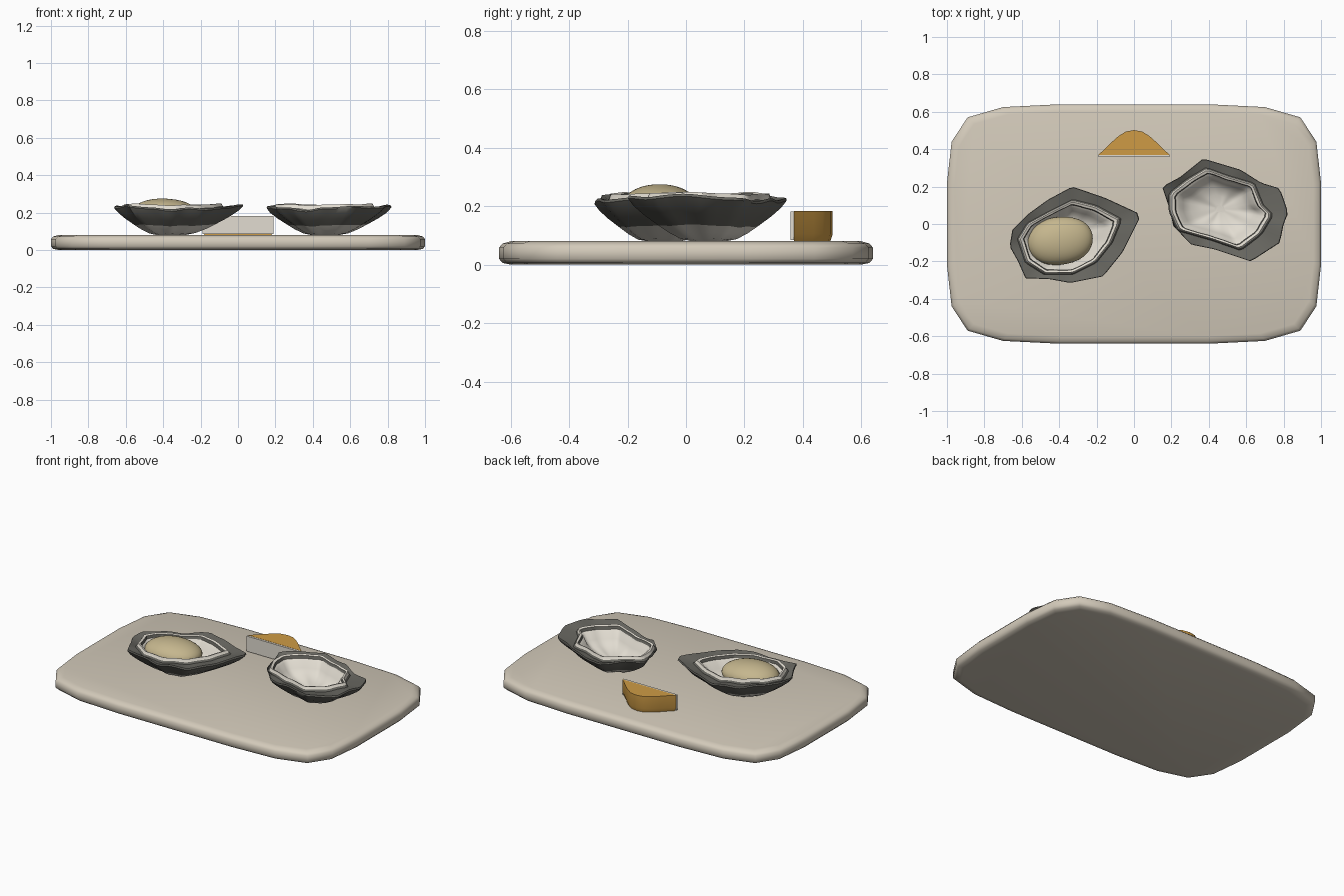
import bpy, bmesh, math, random
from mathutils import Vector

if "Cube" in bpy.data.objects:
    bpy.data.objects.remove(bpy.data.objects["Cube"])

random.seed(4)


def material(name, rgb):
    m = bpy.data.materials.new(name)
    m.diffuse_color = (*rgb, 1)
    m.use_nodes = True
    m.node_tree.nodes["Principled BSDF"].inputs["Base Color"].default_value = m.diffuse_color
    return m


STONE = material("board stone", (0.65, 0.59, 0.49))
DARK = material("dark shell", (0.14, 0.137, 0.12))
PEARL = material("pearl white", (0.76, 0.72, 0.64))
MEAT = material("oyster flesh", (0.56, 0.47, 0.27))
LEMON = material("lemon yellow", (0.62, 0.33, 0.06))


def loft(name, rings, mats, band_mats, angle):
    """Skin closed rings from bottom to top; band_mats[i] colours the band above ring i."""
    bm = bmesh.new()
    loops = [[bm.verts.new(p) for p in ring] for ring in rings]
    n = len(loops[0])
    cap = bm.faces.new(loops[0][::-1])
    cap.material_index = band_mats[0]
    for i in range(len(loops) - 1):
        a, b = loops[i], loops[i + 1]
        for j in range(n):
            k = (j + 1) % n
            f = bm.faces.new((a[j], a[k], b[k], b[j]))
            f.material_index = band_mats[i]
    cap = bm.faces.new(loops[-1])
    cap.material_index = band_mats[-1]
    bmesh.ops.recalc_face_normals(bm, faces=bm.faces)
    return finish(name, bm, mats, angle)


def finish(name, bm, mats, angle):
    me = bpy.data.meshes.new(name)
    bm.to_mesh(me)
    bm.free()
    for m in mats:
        me.materials.append(m)
    ob = bpy.data.objects.new(name, me)
    bpy.context.collection.objects.link(ob)
    bpy.ops.object.select_all(action='DESELECT')
    ob.select_set(True)
    bpy.context.view_layer.objects.active = ob
    bpy.ops.object.shade_smooth_by_angle(angle=math.radians(angle))
    return ob


# Serving board: rounded outline mirrored from one quarter
quarter = [(1.0, 0.22), (0.975, 0.44), (0.89, 0.57), (0.7, 0.625), (0.4, 0.64)]
outline = (quarter + [(-x, y) for x, y in quarter[::-1]]
           + [(-x, -y) for x, y in quarter] + [(x, -y) for x, y in quarter[::-1]])
levels = [(0.04, 0.0), (0.012, 0.006), (0.0, 0.02), (0.0, 0.058), (0.012, 0.072), (0.04, 0.08)]
loft("serving_board",
     [[(x * (1 - d), y * (1 - d / 0.64), z) for x, y in outline] for d, z in levels],
     [STONE], [0] * 6, 50)


# Oyster shells: polar outlines for the ragged rim and the pearly cup
def radius_at(points, centre, t):
    """Distance from the centre to the outline along direction t."""
    d = Vector((math.cos(t), math.sin(t)))
    best = 0
    for i, p in enumerate(points):
        a = Vector(p) - centre
        e = Vector(points[(i + 1) % len(points)]) - Vector(p)
        den = d.cross(e)
        if abs(den) < 1e-9:
            continue
        r, s = a.cross(e) / den, a.cross(d) / den
        if r > 0 and -1e-6 <= s <= 1 + 1e-6:
            best = max(best, r)
    return best


def shell(name, centre, outer, inner, axis, phase):
    centre, n = Vector(centre), 72
    # (outline, scale, height, wave strength, colour of band above)
    spec = [(0, 0.22, 0.080, 0.0, 1), (0, 0.36, 0.088, 0.2, 1), (0, 0.50, 0.108, 0.3, 1),
            (0, 0.63, 0.132, 0.4, 0), (0, 0.80, 0.165, 0.6, 0), (0, 0.93, 0.195, 0.8, 0),
            (0, 1.00, 0.220, 1.0, 0), (0, 0.99, 0.229, 1.0, 0), (1, 1.06, 0.216, 0.6, 0),
            (1, 1.02, 0.226, 0.6, 1), (1, 0.99, 0.243, 0.4, 1), (1, 0.93, 0.238, 0.4, 0),
            (1, 0.91, 0.220, 0.4, 1), (1, 0.85, 0.212, 0.5, 1), (1, 0.76, 0.175, 0.4, 1),
            (1, 0.60, 0.145, 0.5, 1), (1, 0.38, 0.128, 0.5, 1), (1, 0.12, 0.120, 0.0, 1)]
    angles = [2 * math.pi * j / n for j in range(n)]
    radii = [[radius_at(o, centre, t) for t in angles] for o in (outer, inner)]
    rings = []
    for kind, s, z, w, _ in spec:
        ring = []
        for j, t in enumerate(angles):
            wave = (0.009 * math.cos(2 * (t - axis)) + 0.004 * math.sin(5 * t + phase)
                    + 0.003 * math.sin(9 * t - phase))
            ragged = 1 + (0.012 * math.sin(11 * t + phase) * w if s < 0.95 else 0)
            r = radii[kind][j] * s * ragged
            ring.append((centre.x + r * math.cos(t), centre.y + r * math.sin(t), z + wave * w))
        rings.append(ring)
    return loft(name, rings, [DARK, PEARL], [q[4] for q in spec], 42)


shell("left_oyster_shell", (-0.37, -0.08),
      [(0.04, 0.05), (-0.155, 0.14), (-0.33, 0.20), (-0.46, 0.13), (-0.57, 0.05),
       (-0.65, -0.03), (-0.665, -0.12), (-0.62, -0.20), (-0.58, -0.29), (-0.45, -0.295),
       (-0.34, -0.315), (-0.165, -0.28), (-0.06, -0.15)],
      [(-0.08, 0.02), (-0.21, 0.09), (-0.33, 0.12), (-0.45, 0.06), (-0.56, 0.0),
       (-0.61, -0.08), (-0.57, -0.20), (-0.475, -0.26), (-0.33, -0.26), (-0.21, -0.20),
       (-0.13, -0.10)], 0.3, 0.7)
shell("right_oyster_shell", (0.46, 0.08),
      [(0.37, 0.35), (0.57, 0.29), (0.68, 0.22), (0.78, 0.19), (0.825, 0.06), (0.80, 0.0),
       (0.78, -0.10), (0.625, -0.20), (0.43, -0.135), (0.305, -0.11), (0.21, -0.01),
       (0.19, 0.08), (0.15, 0.20), (0.245, 0.25)],
      [(0.20, 0.16), (0.29, 0.23), (0.39, 0.29), (0.50, 0.25), (0.635, 0.21), (0.68, 0.10),
       (0.73, 0.05), (0.67, -0.05), (0.565, -0.13), (0.42, -0.08), (0.245, -0.03),
       (0.20, 0.07)], -0.5, 2.1)

# Oyster flesh: soft lopsided mound in the left shell
bm = bmesh.new()
bmesh.ops.create_uvsphere(bm, u_segments=32, v_segments=18, radius=1)
for v in bm.verts:
    x, y, z = v.co
    swell = 1 + 0.04 * math.sin(3 * x + 1) * math.cos(2 * y)
    v.co = (-0.395 + 0.18 * x * swell, -0.09 + 0.13 * y * swell + 0.012 * x,
            0.2 + 0.075 * z * (1 - 0.06 * x))
finish("oyster_flesh", bm, [MEAT], 180)

# Lemon wedge: bell-shaped prism with a softened lower edge
half = [(0.19, 0.37), (0.155, 0.402), (0.12, 0.437), (0.085, 0.468), (0.045, 0.494)]
wedge = half + [(0.0, 0.502)] + [(-x, y) for x, y in half[::-1]]
loft("lemon_wedge",
     [[(x * s, 0.37 + (y - 0.37) * s, z) for x, y in wedge]
      for s, z in ((0.94, 0.08), (1, 0.105), (1, 0.183))],
     [LEMON], [0, 0, 0], 40)

# Pale cut face on the front of the wedge
bm = bmesh.new()
bmesh.ops.create_cube(bm, size=1)
for v in bm.verts:
    v.co = (v.co.x * 0.38, 0.3635 + v.co.y * 0.013, 0.1335 + v.co.z * 0.097)
finish("lemon_cut_face", bm, [PEARL], 30)
